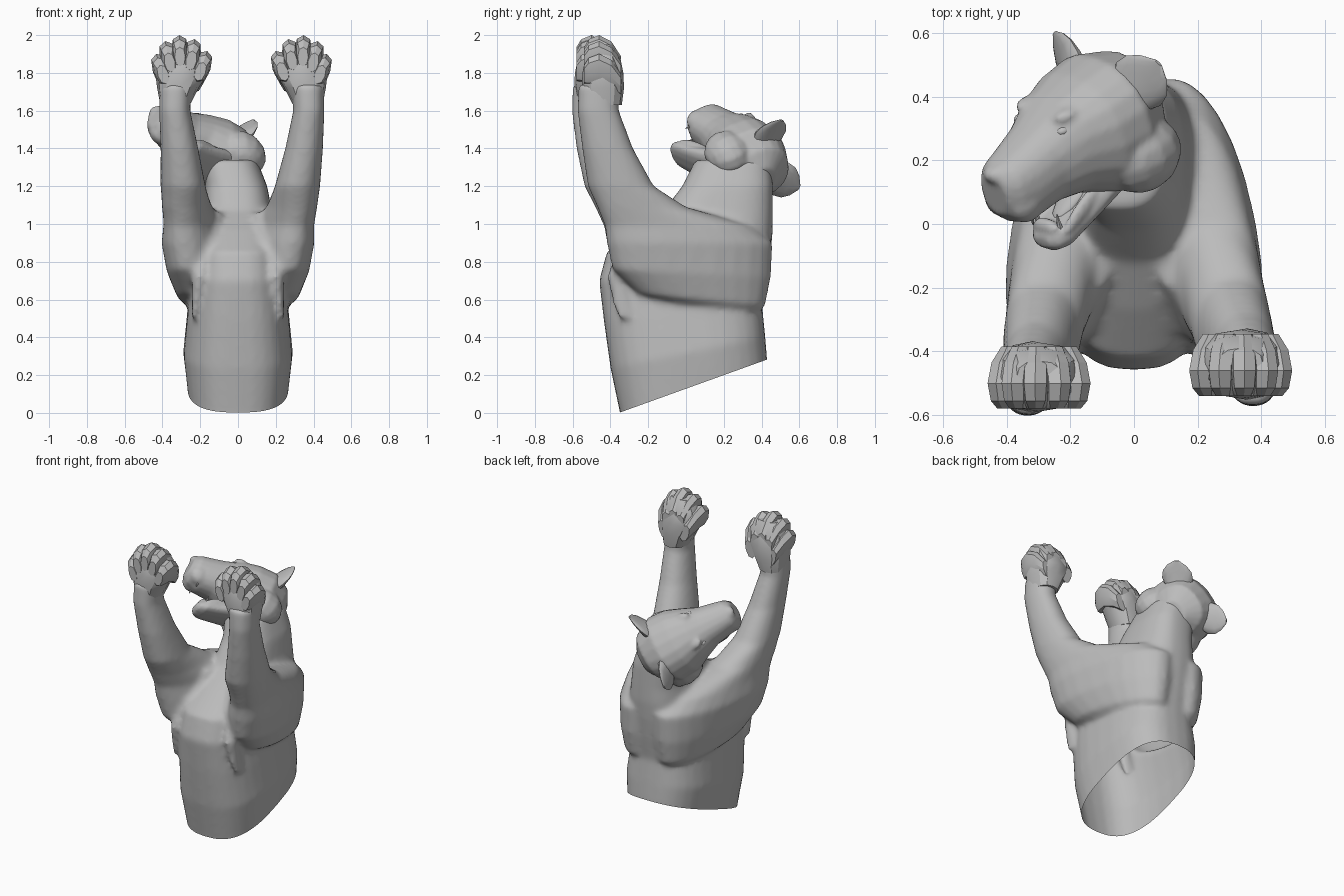
import bpy, bmesh, math
from mathutils import Vector as V, Matrix

if "Cube" in bpy.data.objects:
    bpy.data.objects.remove(bpy.data.objects["Cube"])

fur = bpy.data.materials.new("grey_stone")
fur.diffuse_color = (0.5, 0.5, 0.5, 1)
fur.use_nodes = True
fur.node_tree.nodes["Principled BSDF"].inputs["Base Color"].default_value = fur.diffuse_color


def ring(c, a, b, n=24, p=2.0):
    """Superellipse round centre c with half-axis vectors a and b."""
    pts = []
    for i in range(n):
        t = 2 * math.pi * i / n
        co, si = math.cos(t), math.sin(t)
        pts.append(V(c) + V(a) * math.copysign(abs(co) ** (2 / p), co)
                   + V(b) * math.copysign(abs(si) ** (2 / p), si))
    return pts


def loft(bm, rings):
    rows = [[bm.verts.new(q) for q in r] for r in rings]
    n = len(rows[0])
    for r0, r1 in zip(rows, rows[1:]):
        for i in range(n):
            j = (i + 1) % n
            bm.faces.new((r0[i], r0[j], r1[j], r1[i]))
    bm.faces.new(rows[0][::-1])
    bm.faces.new(rows[-1])


def blob(bm, c, s, u=12, v=8, rot=None):
    m = Matrix.Translation(V(c)) @ (rot or Matrix()) @ Matrix.Diagonal((*s, 1))
    bmesh.ops.create_uvsphere(bm, u_segments=u, v_segments=v, radius=1, matrix=m)


def finish(bm, name, angle=35, matrix=None):
    if matrix:
        bm.transform(matrix)
    bmesh.ops.recalc_face_normals(bm, faces=bm.faces[:])
    me = bpy.data.meshes.new(name)
    bm.to_mesh(me)
    bm.free()
    me.materials.append(fur)
    me.shade_smooth()
    me.set_sharp_from_angle(angle=math.radians(angle))
    ob = bpy.data.objects.new(name, me)
    bpy.context.collection.objects.link(ob)
    return ob


def fuse(ob, voxel, steps):
    """Merge overlapping volumes into one soft skin."""
    mod = ob.modifiers.new("skin", "REMESH")
    mod.mode = "VOXEL"
    mod.voxel_size = voxel
    mod.use_smooth_shade = True
    mod = ob.modifiers.new("soften", "SMOOTH")
    mod.factor = .5
    mod.iterations = steps


# Body: torso with neck, plus both shoulders and arms, fused into one skin
bm = bmesh.new()
torso = [  # cx, cy, z, rx, ry, tilt
    (0, .045, .06, .26, .385, .36), (0, .04, .14, .268, .39, .36),
    (0, .01, .32, .29, .41, .20), (0, -.015, .52, .27, .42, .08),
    (0, -.015, .70, .25, .445, 0), (0, .015, .85, .24, .435, 0),
    (0, .095, .97, .21, .365, 0), (0, .17, 1.07, .18, .29, 0),
    (-.01, .22, 1.20, .165, .24, 0), (-.05, .25, 1.34, .15, .20, 0)]
loft(bm, [ring((cx, cy, z), (rx, 0, 0), (0, ry, t * ry), 32, 2.7)
          for cx, cy, z, rx, ry, t in torso])

arm = [  # cx, cy, z, rx, ry, sideways shear, tilt
    (.13, .14, .53, .10, .22, -.10, -.10), (.17, .08, .60, .14, .34, -.15, -.10),
    (.19, .03, .74, .17, .42, -.17, -.05), (.20, .02, .90, .18, .44, -.20, 0),
    (.225, -.04, .99, .155, .39, -.20, 0), (.285, -.235, 1.09, .13, .235, -.12, 0),
    (.315, -.345, 1.20, .12, .175, 0, 0), (.35, -.415, 1.40, .10, .135, 0, 0),
    (.375, -.465, 1.60, .083, .11, 0, 0), (.37, -.465, 1.74, .085, .105, 0, 0)]
for side in (1, -1):
    rings = []
    for cx, cy, z, rx, ry, sh, t in arm:
        k = 0 if side > 0 else min(1, max(0, (z - .9) / .5))
        rings.append(ring((side * (cx - .04 * k), cy - .03 * k, z), (rx, 0, 0),
                          (side * sh * ry, ry, t * ry), 24, 2.2))
    loft(bm, rings)
# Shallow folds where the chest meets the arms
for s in (1, -1):
    loft(bm, [ring(c, (w, 0, 0), (0, .05, 0), 8) for c, w in (
        ((s * .11, -.15, 1.06), .03), ((s * .16, -.30, .90), .05),
        ((s * .20, -.37, .72), .045), ((s * .235, -.32, .50), .01))])
body = finish(bm, "torso_and_arms")
fuse(body, .016, 8)

# Slice the waist open along a slanted plane
deps = bpy.context.evaluated_depsgraph_get()
skin = bpy.data.meshes.new_from_object(body.evaluated_get(deps))
body.modifiers.clear()
bm = bmesh.new()
bm.from_mesh(skin)
bmesh.ops.bisect_plane(bm, geom=bm.verts[:] + bm.edges[:] + bm.faces[:],
                       plane_co=(0, -.35, .002), plane_no=(0, -.36, 1), clear_inner=True)
bm.to_mesh(body.data)
bm.free()
bpy.data.meshes.remove(skin)
body.data.shade_smooth()

# Paws: palm, pads and five curled, tightly packed digits
digits = [(-.108, 1.835), (-.055, 1.895), (.01, 1.915), (.07, 1.885), (.108, 1.82)]
for side, px, py, name in ((1, .335, -.44, "right"), (-1, -.298, -.48, "left")):
    bm = bmesh.new()
    palm = [(.035, 1.63, .078, .10), (.02, 1.72, .11, .112), (0, 1.80, .14, .108),
            (0, 1.89, .12, .09), (0, 1.95, .07, .05)]
    loft(bm, [ring((px + side * dx, py, z), (rx, 0, 0), (0, ry, 0), 12, 2.4)
              for dx, z, rx, ry in palm])
    blob(bm, (px, py - .06, 1.80), (.10, .045, .075), 10, 6)
    finish(bm, name + "_palm", 30)
    bm = bmesh.new()
    for dx, z in digits:
        lean = Matrix.Rotation(side * dx * 3, 3, "Y")
        loft(bm, [[lean @ q + V((px + side * dx, py, z))
                   for q in ring((0, y, w), (r * .047, 0, 0), (0, 0, r * .085), 8, 2.4)]
                  for y, w, r in ((-.10, -.03, .6), (-.075, -.012, .88), (-.02, 0, 1),
                                  (.045, -.03, .95), (.095, -.085, .7))])
    finish(bm, name + "_digits", 25)

# Head frame: forward, left and up axes of the turned, tilted head
f = V((-.72, -.42, .55)).normalized()
e = V((.70, -.17, .70))
e = (e - f * e.dot(f)).normalized()
u = f.cross(e)
head = Matrix.Translation((-.13, .30, 1.345)) @ Matrix((f, e, u)).transposed().to_4x4()

# Skull with broad muzzle, cheeks and brows
bm = bmesh.new()
skull = [(-.23, .02, .07, .08), (-.17, .03, .16, .16), (-.06, .01, .215, .222),
         (.05, .005, .205, .212), (.15, .015, .165, .17), (.24, -.005, .135, .13),
         (.33, -.03, .125, .112), (.40, -.035, .105, .095), (.435, -.03, .07, .06)]
loft(bm, [ring((x, 0, w), (0, re, 0), (0, 0, ru), 20, 2.3) for x, w, ru, re in skull])
for s in (1, -1):
    blob(bm, (-.06, s * .14, -.09), (.14, .11, .12))
    blob(bm, (.36, s * .05, -.075), (.07, .055, .07))
    blob(bm, (.155, s * .09, .145), (.05, .035, .02))
blob(bm, (.415, 0, .035), (.035, .045, .028))
fuse(finish(bm, "head", 60, head), .011, 4)

# Open lower jaw with a raised lip
bm = bmesh.new()
jaw = [(-.04, -.11, .07, .14), (.07, -.175, .055, .115), (.16, -.225, .042, .095),
       (.235, -.255, .042, .085), (.275, -.262, .036, .065), (.295, -.262, .018, .035)]
loft(bm, [ring((x, 0, w), (0, re, 0), (0, 0, ru), 14, 2.6) for x, w, ru, re in jaw])
for s in (1, -1):
    blob(bm, (.15, s * .075, -.185), (.12, .02, .03), rot=Matrix.Rotation(.45, 4, "Y"))
blob(bm, (.262, 0, -.225), (.025, .06, .03))
fuse(finish(bm, "lower_jaw", 40, head), .009, 4)

# Tongue, fangs and eyes
bm = bmesh.new()
blob(bm, (.13, 0, -.17), (.11, .045, .022), rot=Matrix.Rotation(.48, 4, "Y"))
finish(bm, "tongue", 60, head)
bm = bmesh.new()
for s in (1, -1):
    for x, w0, w1 in ((.35, -.11, -.165), (.25, -.24, -.175)):
        loft(bm, [ring((x, s * .05, w), (r, 0, 0), (0, r, 0), 6)
                  for w, r in ((w0, .013), (w1, .002))])
finish(bm, "fangs", 30, head)
bm = bmesh.new()
for s in (1, -1):
    blob(bm, (.19, s * .098, .105), (.026, .022, .016))
finish(bm, "eyes", 60, head)

# Ears: broad flattened leaves leaning out from the crown
bm = bmesh.new()
for s in (1, -1):
    out, wide = V((-.25, s * .70, .64)).normalized(), V((.15, -s * .7, .7)).normalized()
    thick = out.cross(wide)
    base = V((-.08, s * .125, .115))
    loft(bm, [ring(base + out * d, wide * w, thick * t, 14)
              for d, w, t in ((0, .08, .045), (.05, .098, .032), (.10, .09, .02),
                              (.14, .06, .012), (.17, .015, .005))])
finish(bm, "ears", 50, head)
